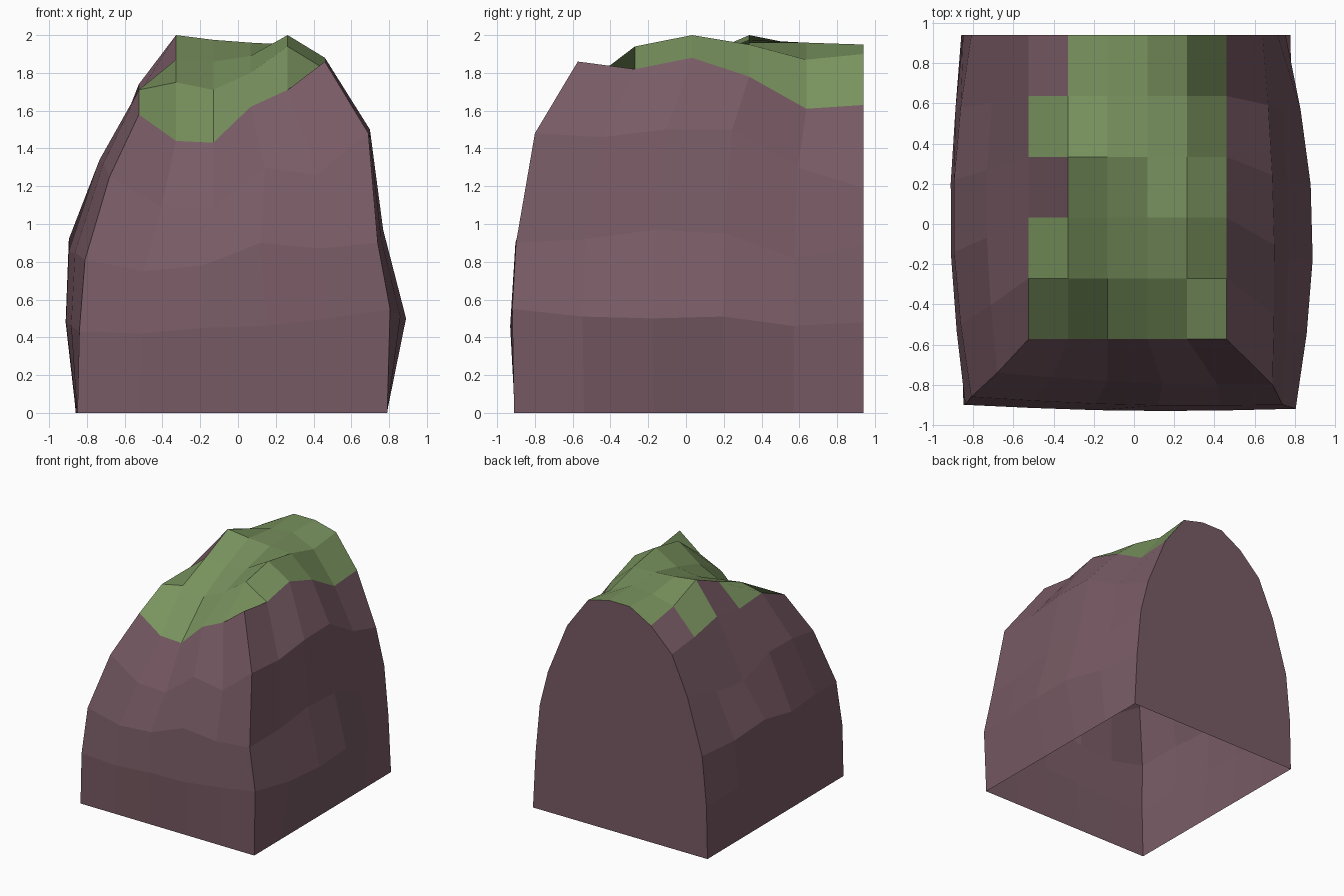
import bpy, bmesh, math

if "Cube" in bpy.data.objects:
    bpy.data.objects.remove(bpy.data.objects["Cube"], do_unlink=True)


def make_material(name, colour):
    mat = bpy.data.materials.new(name)
    mat.use_nodes = True
    mat.diffuse_color = colour
    mat.node_tree.nodes["Principled BSDF"].inputs["Base Color"].default_value = colour
    return mat


rock = make_material("mauve rock", (0.19, 0.105, 0.13, 1))
grass = make_material("moss green", (0.19, 0.29, 0.112, 1))

CELLS = 5
BACK = 0.94


def ring(corners, bulges, heights):
    """Wall points from the back, around the front, to the back again."""
    points = []
    outward = ((-1, 0), (0, -1), (1, 0))
    for side in range(len(outward)):
        (ax, ay), (bx, by) = corners[side], corners[side + 1]
        for step in range(CELLS):
            t = step / CELLS
            push = bulges[side] * math.sin(math.pi * t)
            points.append((ax + (bx - ax) * t + outward[side][0] * push,
                           ay + (by - ay) * t + outward[side][1] * push))
    points.append(corners[-1])
    return [(x, y, z) for (x, y), z in zip(points, heights)]


# Wall levels from the ground upward
base = ring([(-.86, BACK), (-.85, -.9), (.79, -.91), (.78, BACK)],
            (0, 0, 0), [0] * (3 * CELLS + 1))
lower = ring([(-.85, BACK), (-.84, -.9), (.805, -.92), (.755, BACK)], (.07, .02, .11),
             [.45, .47, .48, .48, .46, .43, .42, .45, .46, .5, .55, .51, .5, .51, .46, .48])
middle = ring([(-.81, BACK), (-.81, -.86), (.74, -.9), (.716, BACK)], (.09, .02, .04),
              [.86, .87, .92, .85, .85, .81, .75, .78, .9, .87, .9, .92, .97, .95, .82, .89])
upper = ring([(-.67, BACK), (-.68, -.74), (.69, -.8), (.64, BACK)], (.06, .02, .03),
             [1.33, 1.25, 1.22, 1.34, 1.32, 1.25, 1.09, 1.09, 1.3, 1.26,
              1.48, 1.46, 1.5, 1.5, 1.3, 1.19])

# Uneven top, one row of heights per step from front to back
top_heights = [
    (1.58, 1.44, 1.43, 1.62, 1.71, 1.86),
    (1.71, 1.75, 1.71, 1.80, 1.94, 1.82),
    (1.69, 1.87, 1.86, 1.89, 2.00, 1.88),
    (1.74, 2.00, 1.975, 1.96, 1.95, 1.78),
    (1.68, 1.89, 1.94, 1.96, 1.87, 1.61),
    (1.65, 1.84, 1.95, 1.95, 1.90, 1.63),
]

bm = bmesh.new()
top = [[bm.verts.new((-.525 + .197 * i, -.573 + (BACK + .573) * j / CELLS, z))
        for i, z in enumerate(row)] for j, row in enumerate(top_heights)]
levels = [[bm.verts.new(p) for p in level] for level in (base, lower, middle, upper)]

# The rim of the top closes the walls
rim = [row[0] for row in reversed(top)] + top[0][1:] + [row[-1] for row in top[1:]]
levels.append(rim)

# Front and side walls
for low, high in zip(levels, levels[1:]):
    for i in range(len(low) - 1):
        bm.faces.new((low[i], low[i + 1], high[i + 1], high[i]))

# Grass cells, with two bare rock cells along one edge
for j in range(CELLS):
    for i in range(CELLS):
        face = bm.faces.new((top[j][i], top[j][i + 1], top[j + 1][i + 1], top[j + 1][i]))
        bare = i == 0 and j in (2, 4)
        face.material_index = 0 if bare else 1

# Flat back wall; the underside stays open
bm.faces.new([level[0] for level in levels[:-1]] + top[-1]
             + [level[-1] for level in reversed(levels[:-1])])

mesh = bpy.data.meshes.new("grassy_rock")
bm.to_mesh(mesh)
bm.free()
mesh.materials.append(rock)
mesh.materials.append(grass)
block = bpy.data.objects.new("grassy_rock", mesh)
bpy.context.collection.objects.link(block)
